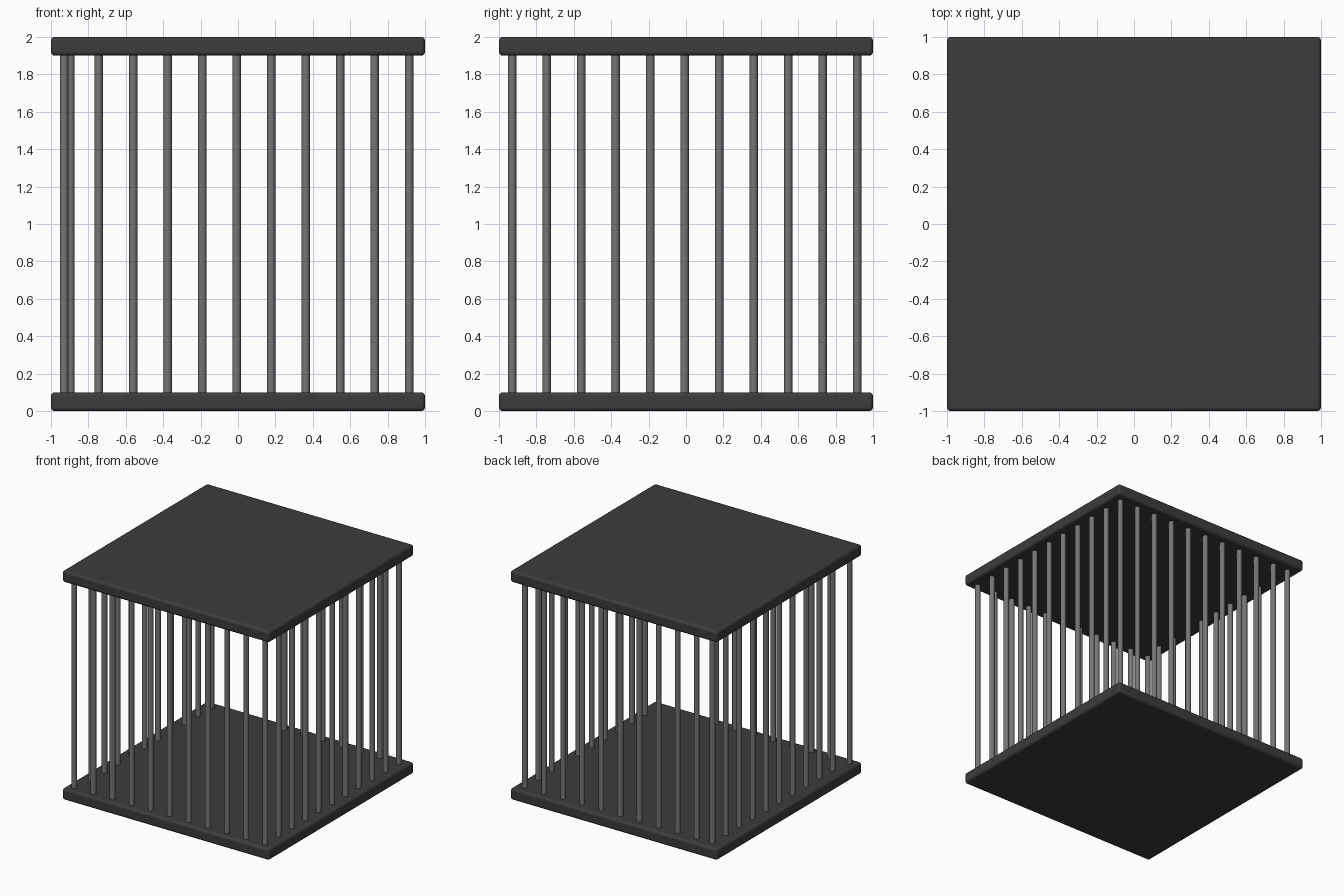
import bpy

if "Cube" in bpy.data.objects:
    bpy.data.objects.remove(bpy.data.objects["Cube"])

LO, HI, N = -0.93, 0.915, 11
STEP = (HI - LO) / (N - 1)
LEFT_X = -0.897
pos = [LO + i * STEP for i in range(N)]


def plate(name, z):
    bpy.ops.mesh.primitive_cube_add(size=1, location=(0, 0, z))
    ob = bpy.context.object
    ob.name = name
    ob.scale = (2, 2, 0.1)
    bpy.ops.object.transform_apply(location=False, rotation=False, scale=True)
    bev = ob.modifiers.new("rounded_edges", 'BEVEL')
    bev.width = 0.02
    bev.segments = 3
    bpy.ops.object.shade_smooth_by_angle()
    paint(ob, (0.045, 0.045, 0.045, 1), "dark_metal")


def paint(ob, color, name):
    mat = bpy.data.materials.get(name) or bpy.data.materials.new(name)
    mat.diffuse_color = color
    mat.use_nodes = True
    mat.node_tree.nodes["Principled BSDF"].inputs["Base Color"].default_value = mat.diffuse_color
    ob.data.materials.append(mat)


# Floor and roof plates
plate("floor_plate", 0.05)
plate("roof_plate", 1.95)

# One bar, shared by every position
bpy.ops.mesh.primitive_cylinder_add(vertices=24, radius=0.0225, depth=1.82, location=(0, 0, 1))
bar = bpy.context.object
bpy.ops.object.shade_smooth_by_angle()
paint(bar, (0.18, 0.18, 0.18, 1), "bar_metal")

# Four rows of bars; the left row sits slightly inward
rows = {
    "front_bar": [(x, LO) for x in pos],
    "right_bar": [(HI, y) for y in pos[1:]],
    "back_bar": [(x, HI) for x in pos[1:-1]],
    "left_bar": [(LEFT_X, y) for y in pos[1:]],
}
for name, points in rows.items():
    for i, (x, y) in enumerate(points):
        ob = bpy.data.objects.new(f"{name}_{i + 1}", bar.data)
        ob.location = (x, y, 1)
        bpy.context.collection.objects.link(ob)
bpy.data.objects.remove(bar)
